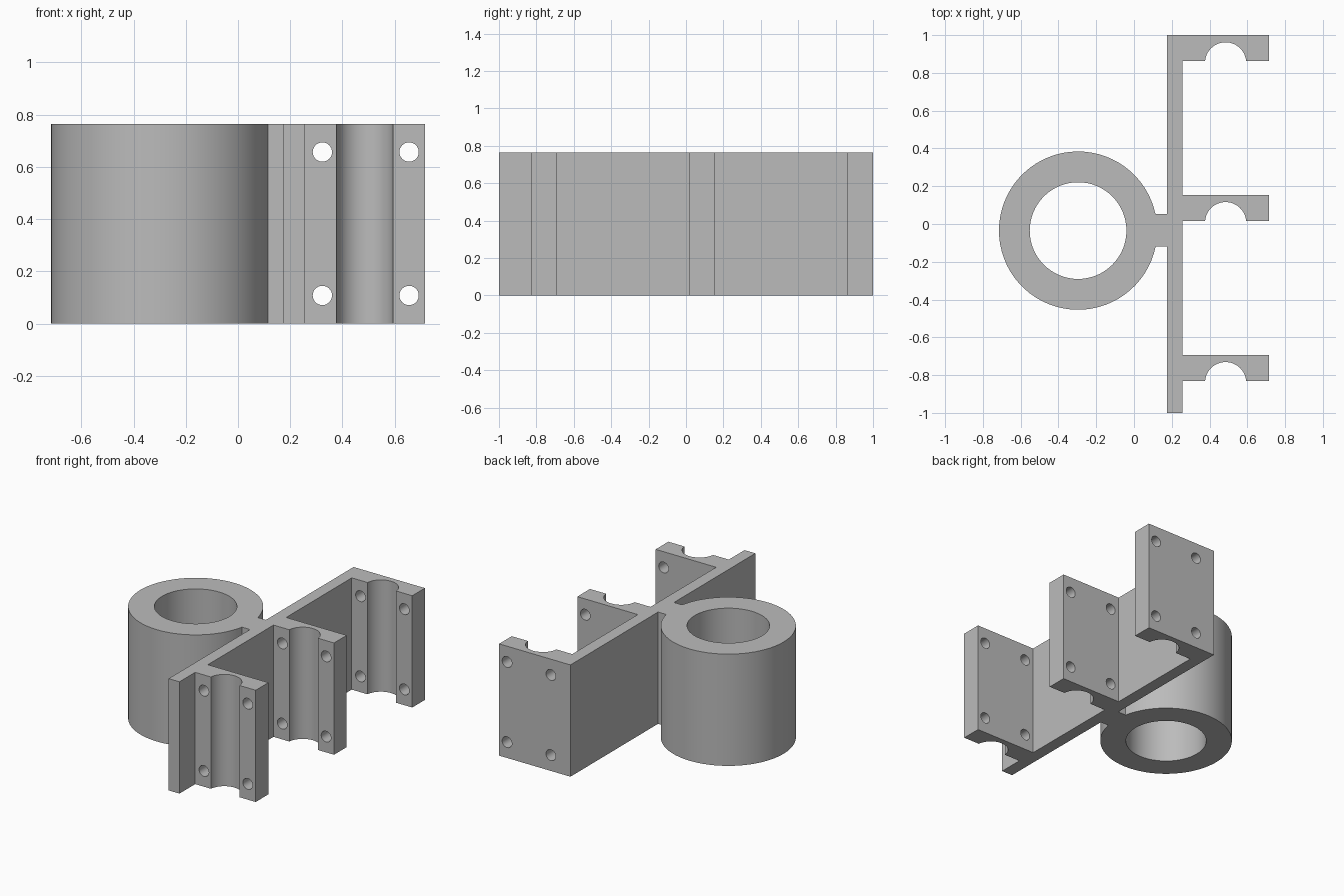
import bpy, bmesh, math
from mathutils import Matrix

cube = bpy.data.objects.get("Cube")
if cube:
    bpy.data.objects.remove(cube, do_unlink=True)

HEIGHT = 0.765
RING_X, RING_Y, RING_R, BORE_R = -0.296, -0.035, 0.419, 0.256
SPINE_L, SPINE_R, ARM_END = 0.175, 0.257, 0.715
NECK_LOW, NECK_HIGH = -0.12, 0.052
THICK = 0.137
GROOVE_X, GROOVE_R = 0.485, 0.109

grey = bpy.data.materials.new("plain grey")
grey.use_nodes = True
colour = (0.5, 0.5, 0.5, 1)
grey.diffuse_color = colour
grey.node_tree.nodes["Principled BSDF"].inputs["Base Color"].default_value = colour


def arc(cx, cy, r, start, end, steps):
    angles = [start + (end - start) * i / steps for i in range(steps + 1)]
    return [(cx + r * math.cos(a), cy + r * math.sin(a)) for a in angles]


def clamp_arm(back):
    """Half clamp from its front root, round the groove, to its back root."""
    face = back - THICK
    dip = math.asin(0.01 / GROOVE_R)
    groove = arc(GROOVE_X, face - 0.01, GROOVE_R, math.pi - dip, dip, 24)
    return [(SPINE_R, face)] + groove + [(ARM_END, face), (ARM_END, back), (SPINE_R, back)]


# Outline of the whole bracket, walked anticlockwise
outline = [(SPINE_L, -1), (SPINE_R, -1)]
for back in (-0.693, 0.154):
    outline += clamp_arm(back)
outline += clamp_arm(1.0)[:-1]
outline += [(SPINE_L, 1), (SPINE_L, NECK_HIGH)]
a_high = math.asin((NECK_HIGH - RING_Y) / RING_R)
a_low = math.asin((NECK_LOW - RING_Y) / RING_R)
outline += arc(RING_X, RING_Y, RING_R, a_high, 2 * math.pi + a_low, 64)
outline += [(SPINE_L, NECK_LOW)]

# Bracket body
bm = bmesh.new()
base = bm.faces.new([bm.verts.new((x, y, 0)) for x, y in outline])
top = bmesh.ops.extrude_face_region(bm, geom=[base])["geom"]
bmesh.ops.translate(bm, vec=(0, 0, HEIGHT),
                    verts=[v for v in top if isinstance(v, bmesh.types.BMVert)])
bmesh.ops.recalc_face_normals(bm, faces=bm.faces)
mesh = bpy.data.meshes.new("clamp_bracket")
bm.to_mesh(mesh)
bm.free()
mesh.materials.append(grey)
bracket = bpy.data.objects.new("clamp_bracket", mesh)
bpy.context.collection.objects.link(bracket)

# Cutter: pipe bore and four bolt lines through all the arms
bm = bmesh.new()


def rod(radius, length, segments, matrix):
    bmesh.ops.create_cone(bm, cap_ends=True, segments=segments, radius1=radius,
                          radius2=radius, depth=length, matrix=matrix)


rod(BORE_R, 2, 64, Matrix.Translation((RING_X, RING_Y, HEIGHT / 2)))
for x in (0.323, 0.655):
    for z in (0.108, 0.657):
        rod(0.037, 3, 32, Matrix.Translation((x, 0, z)) @ Matrix.Rotation(math.pi / 2, 4, 'X'))
mesh = bpy.data.meshes.new("hole_cutter")
bm.to_mesh(mesh)
bm.free()
mesh.materials.append(grey)
cutter = bpy.data.objects.new("hole_cutter", mesh)
bpy.context.collection.objects.link(cutter)
cutter.hide_render = True

cut = bracket.modifiers.new("holes", 'BOOLEAN')
cut.operation, cut.solver, cut.object = 'DIFFERENCE', 'EXACT', cutter
bpy.context.view_layer.objects.active = bracket
bracket.select_set(True)
bpy.ops.object.modifier_apply(modifier=cut.name)
bpy.data.objects.remove(cutter, do_unlink=True)
bpy.ops.object.shade_smooth_by_angle(angle=math.radians(30))
